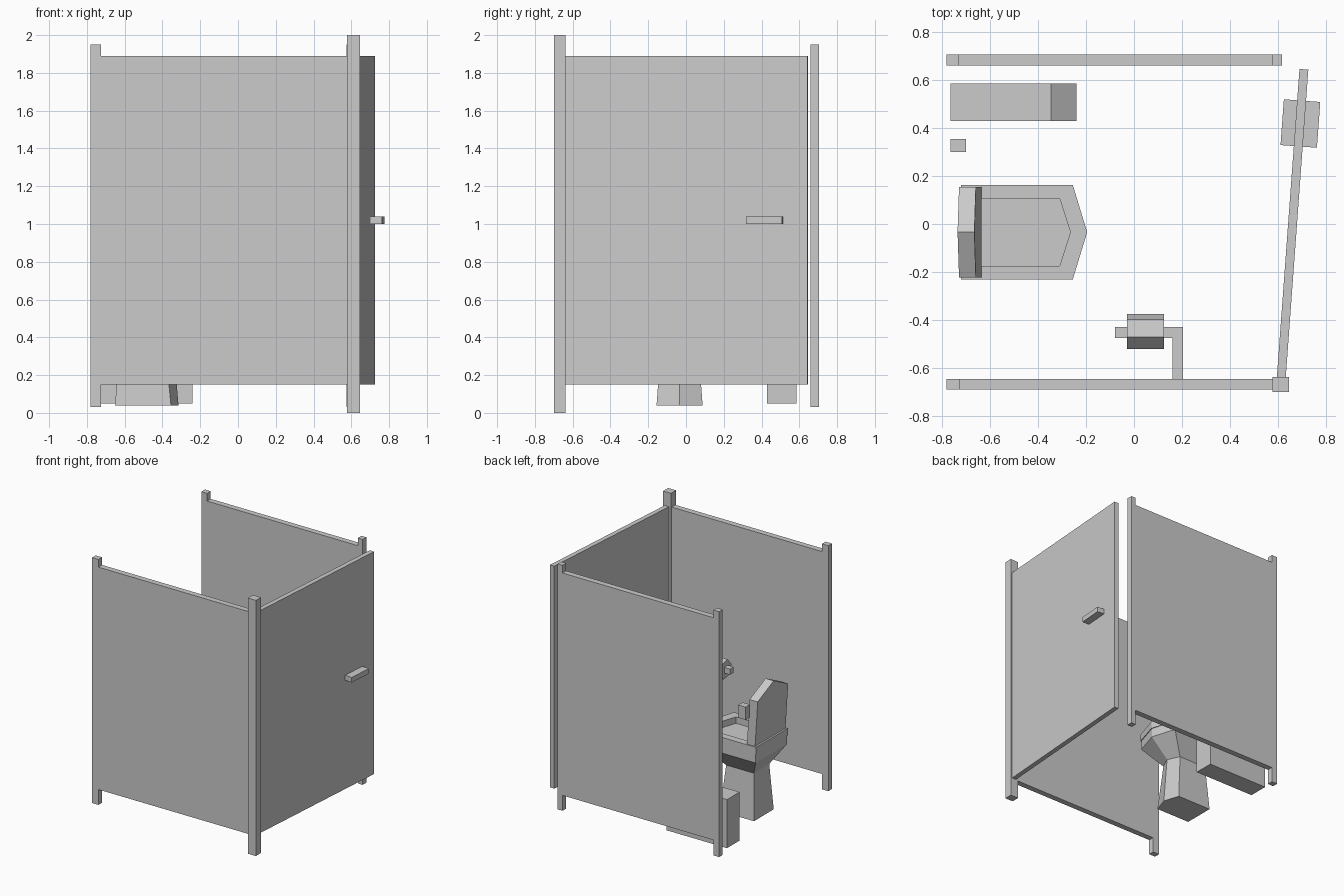
import bpy, bmesh, math
from mathutils import Matrix, Vector

cube = bpy.data.objects.get("Cube")
if cube:
    bpy.data.objects.remove(cube, do_unlink=True)

GREY = (0.6, 0.6, 0.6, 1)
grey = bpy.data.materials.new("light_grey")
grey.use_nodes = True
grey.diffuse_color = GREY
grey.node_tree.nodes["Principled BSDF"].inputs["Base Color"].default_value = GREY


def finish(name, bm):
    bmesh.ops.recalc_face_normals(bm, faces=bm.faces)
    mesh = bpy.data.meshes.new(name)
    bm.to_mesh(mesh)
    bm.free()
    mesh.materials.append(grey)
    obj = bpy.data.objects.new(name, mesh)
    bpy.context.collection.objects.link(obj)
    return obj


def box(name, x, y, z, turn=0):
    """Box from (min, max) ranges, turned about its own vertical axis."""
    bm = bmesh.new()
    bmesh.ops.create_cube(bm, size=1)
    size = [b - a for a, b in (x, y, z)]
    centre = [(a + b) / 2 for a, b in (x, y, z)]
    bm.transform(Matrix.Translation(centre) @ Matrix.Rotation(turn, 4, 'Z')
                 @ Matrix.Diagonal((*size, 1)))
    return finish(name, bm)


def loft(name, rings):
    """Skin a stack of matching rings and cap both ends."""
    bm = bmesh.new()
    loops = [[bm.verts.new(p) for p in ring] for ring in rings]
    for low, high in zip(loops, loops[1:]):
        for i in range(len(low)):
            j = (i + 1) % len(low)
            bm.faces.new((low[i], low[j], high[j], high[i]))
    bm.faces.new(loops[0])
    bm.faces.new(loops[-1])
    return finish(name, bm)


MID = -0.034  # centre line of the toilet


def pentagon(back, corner, tip, half, z):
    """Horizontal outline with a pointed front."""
    return [(back, MID - half, z), (corner, MID - half, z), (tip, MID, z),
            (corner, MID + half, z), (back, MID + half, z)]


# Side walls with their posts
PANEL_Z, POST_Z = (0.15, 1.89), (0.03, 1.95)
FRONT_Y, BACK_Y = (-0.69, -0.645), (0.66, 0.705)
box("front_wall", (-0.725, 0.58), FRONT_Y, PANEL_Z)
box("front_wall_end_post", (-0.78, -0.725), FRONT_Y, POST_Z)
box("back_wall", (-0.73, 0.575), BACK_Y, PANEL_Z)
box("back_wall_end_post", (-0.78, -0.73), BACK_Y, POST_Z)
box("back_wall_door_post", (0.575, 0.617), BACK_Y, POST_Z)
box("hinge_post", (0.576, 0.645), (-0.70, -0.638), (0, 2))

# Door standing slightly open, with a handle through it
SWING = math.radians(-4.2)
box("door", (0.642, 0.679), (-0.642, 0.646), PANEL_Z, SWING)
box("door_handle", (0.617, 0.769), (0.323, 0.514), (1.0, 1.04), SWING)

# Toilet pedestal, bowl and seat
loft("pedestal", [pentagon(-0.65, -0.355, -0.315, 0.122, 0.04),
                  pentagon(-0.63, -0.39, -0.345, 0.095, 0.40)])
loft("bowl", [pentagon(-0.63, -0.39, -0.345, 0.095, 0.40),
              pentagon(-0.715, -0.26, -0.20, 0.193, 0.54),
              pentagon(-0.715, -0.26, -0.20, 0.193, 0.61)])
loft("seat", [pentagon(-0.72, -0.255, -0.195, 0.197, 0.61),
              pentagon(-0.72, -0.255, -0.195, 0.197, 0.665),
              pentagon(-0.65, -0.31, -0.265, 0.141, 0.665),
              pentagon(-0.65, -0.31, -0.265, 0.141, 0.615)])

# Raised lid: pentagon leaning back
outline = [(-0.188, 0.655), (0.188, 0.655), (0.188, 1.02), (0, 1.115), (-0.188, 1.02)]


def lid_ring(offset):
    return [(offset - 0.065 * (z - 0.655), MID + y, z) for y, z in outline]


loft("lid", [lid_ring(-0.705), lid_ring(-0.635)])

# Waste bin with a sloping front top edge
profile = [(-0.765, 0.05), (-0.24, 0.05), (-0.24, 0.35), (-0.345, 0.43), (-0.765, 0.43)]
loft("waste_bin", [[(x, y, z) for x, z in profile] for y in (0.43, 0.585)])

# Flush button
box("flush_button", (-0.765, -0.70), (0.30, 0.355), (0.965, 1.065))

# Paper holder and six-sided roll
box("paper_holder_arm", (0.16, 0.205), (-0.65, -0.475), (0.835, 0.88))
box("paper_holder_bar", (-0.08, 0.205), (-0.475, -0.43), (0.835, 0.88))
angles = [math.radians(48 + 60 * k) for k in range(6)]
loft("paper_roll", [[(x, -0.448 + 0.074 * math.cos(a), 0.857 + 0.074 * math.sin(a))
                     for a in angles] for x in (-0.03, 0.125)])
